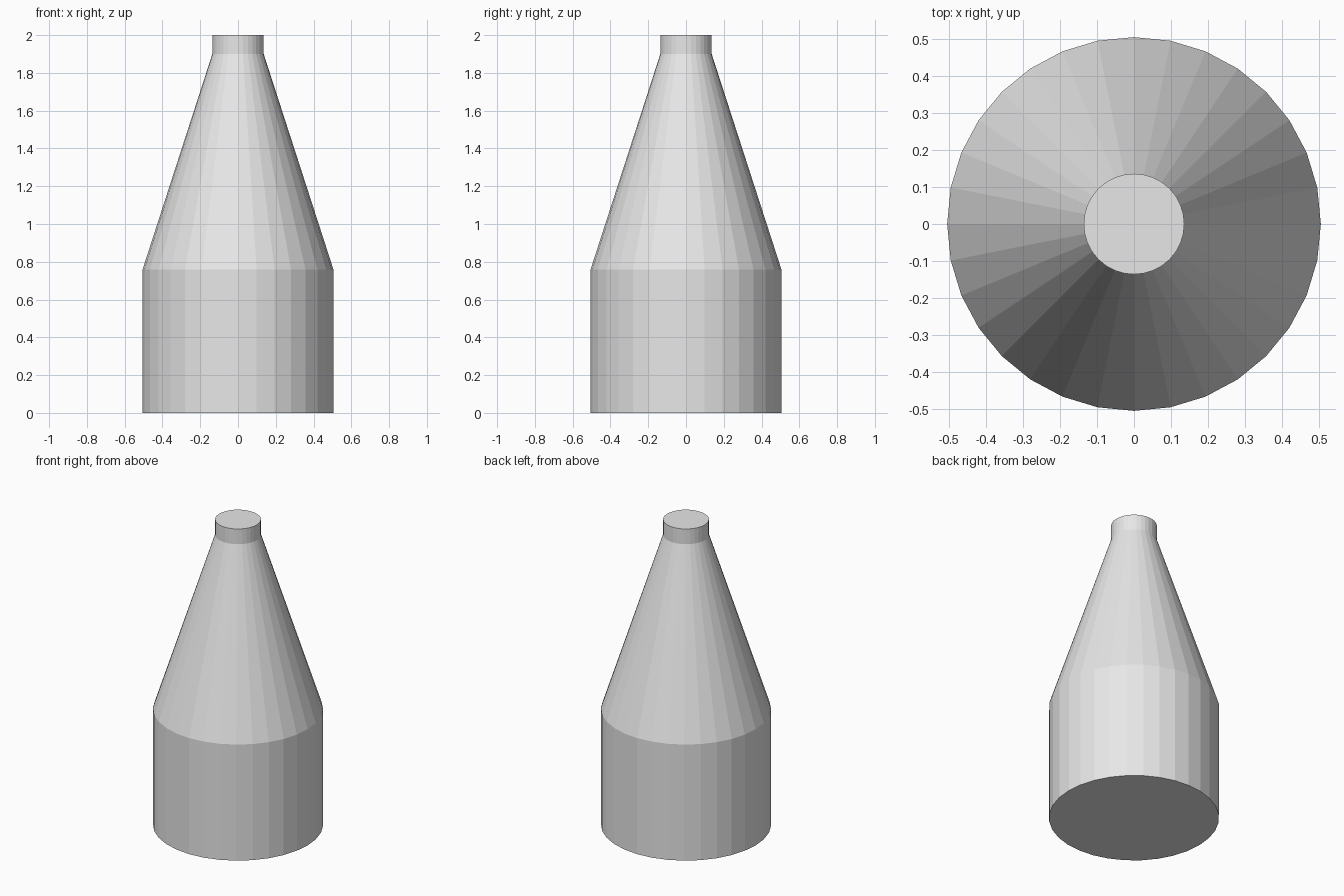
import bpy
import bmesh
from math import cos, sin, tau

cube = bpy.data.objects.get("Cube")
if cube:
    bpy.data.objects.remove(cube, do_unlink=True)

SIDES = 32
BODY_RADIUS, NECK_RADIUS = 0.505, 0.136

# Light grey finish
grey = bpy.data.materials.new("light_grey")
grey.use_nodes = True
color = (0.8, 0.8, 0.8, 1)
grey.diffuse_color = color
grey.node_tree.nodes["Principled BSDF"].inputs["Base Color"].default_value = color

# Profile from base to neck: (radius, height)
profile = [(BODY_RADIUS, 0), (BODY_RADIUS, 0.76),
           (NECK_RADIUS, 1.9), (NECK_RADIUS, 2)]

# Faceted rings joined by quads, closed with flat caps
bm = bmesh.new()
rings = [[bm.verts.new((r * cos(tau * i / SIDES), r * sin(tau * i / SIDES), z))
          for i in range(SIDES)] for r, z in profile]
for low, high in zip(rings, rings[1:]):
    for i in range(SIDES):
        j = (i + 1) % SIDES
        bm.faces.new((low[i], low[j], high[j], high[i]))
bm.faces.new(reversed(rings[0]))
bm.faces.new(rings[-1])

mesh = bpy.data.meshes.new("bottle_body")
bm.to_mesh(mesh)
bm.free()
mesh.materials.append(grey)
body = bpy.data.objects.new("bottle_body", mesh)
bpy.context.collection.objects.link(body)
